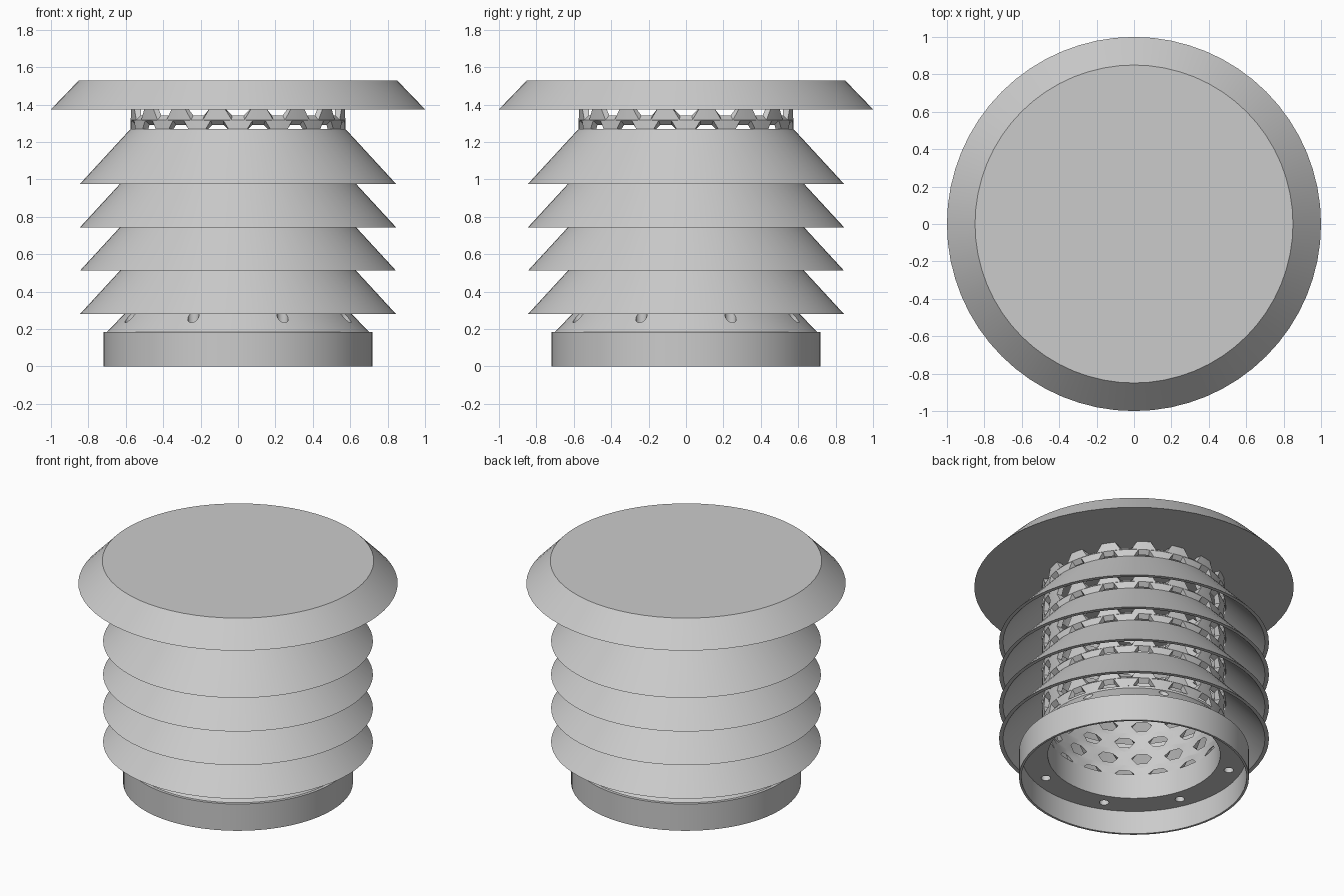
import bpy
import bmesh
from math import sin, cos, pi, radians
from mathutils import Matrix

if "Cube" in bpy.data.objects:
    bpy.data.objects.remove(bpy.data.objects["Cube"])

SEGMENTS = 64
WALL_OUT, WALL_IN = 0.575, 0.54
CAP_Z, NECK_Z = 1.375, 0.331
PITCH = 0.232               # vertical spacing of the louvers

grey = bpy.data.materials.new("light grey")
grey.use_nodes = True
grey.diffuse_color = (0.6, 0.6, 0.6, 1)
grey.node_tree.nodes["Principled BSDF"].inputs["Base Color"].default_value = (0.6, 0.6, 0.6, 1)


def make_object(name, bm):
    bmesh.ops.recalc_face_normals(bm, faces=bm.faces)
    mesh = bpy.data.meshes.new(name)
    bm.to_mesh(mesh)
    bm.free()
    mesh.materials.append(grey)
    obj = bpy.data.objects.new(name, mesh)
    bpy.context.collection.objects.link(obj)
    return obj


def activate(obj):
    bpy.ops.object.select_all(action='DESELECT')
    obj.select_set(True)
    bpy.context.view_layer.objects.active = obj


def smooth(obj):
    activate(obj)
    bpy.ops.object.shade_smooth_by_angle(angle=radians(30))


def lathe(name, profile):
    """Revolve a closed (radius, height) outline around z."""
    bm = bmesh.new()
    verts = [bm.verts.new((r, 0, z)) for r, z in profile]
    edges = [bm.edges.new((v, verts[i - 1])) for i, v in enumerate(verts)]
    bmesh.ops.spin(bm, geom=verts + edges, cent=(0, 0, 0), axis=(0, 0, 1),
                   angle=2 * pi, steps=SEGMENTS)
    bmesh.ops.remove_doubles(bm, verts=bm.verts, dist=0.0005)
    return make_object(name, bm)


# Bevelled cap
bm = bmesh.new()
bmesh.ops.create_cone(bm, cap_ends=True, segments=SEGMENTS, radius1=1.0, radius2=0.85,
                      depth=0.155, matrix=Matrix.Translation((0, 0, CAP_Z + 0.0775)))
smooth(make_object("cap", bm))

# Sloping louver rings
for i in range(4):
    z = 0.28 + PITCH * i
    smooth(lathe(f"louver_{i + 1}", [(0.845, z), (WALL_OUT, z + 0.293),
                                     (WALL_OUT, z + 0.265), (0.82, z)]))

# Base skirt with its sloping shoulder and neck
base = lathe("base", [(0.72, 0), (0.72, 0.185), (0.70, 0.185), (WALL_OUT, 0.315),
                      (WALL_OUT, NECK_Z), (WALL_IN, NECK_Z), (WALL_IN, 0.16),
                      (0.705, 0.16), (0.705, 0)])

# Drain holes through the shoulder
bm = bmesh.new()
for k in range(8):
    a = radians(22.5 + 45 * k)
    bmesh.ops.create_cone(bm, cap_ends=True, segments=20, radius1=0.03, radius2=0.03, depth=0.4,
                          matrix=Matrix.Translation((0.622 * cos(a), 0.622 * sin(a), 0.25)))
cutter = make_object("drain_hole_cutter", bm)
cutter.hide_render = True
cut = base.modifiers.new("drain_holes", 'BOOLEAN')
cut.operation = 'DIFFERENCE'
cut.solver = 'EXACT'
cut.object = cutter
activate(base)
bpy.ops.object.modifier_apply(modifier=cut.name)
bpy.data.objects.remove(cutter)
smooth(base)

# Perforated inner wall: brick-laid cells, each with a hexagonal hole
bm = bmesh.new()
half_a, half_z = radians(11.25), PITCH / 4
hex_a, hex_z = 0.069 / WALL_OUT, 0.0565
frame = [(1, 0), (1, 1), (0, 1), (-1, 1), (-1, 0), (-1, -1), (0, -1), (1, -1)]
hexagon = [(1, 0), (0.5, 1), (-0.5, 1), (-1, 0), (-0.5, -1), (0.5, -1)]
for row in range(10):
    z0 = CAP_Z - row * PITCH / 2
    for col in range(16):
        a0 = -pi / 2 + half_a * (2 * col + row % 2)

        def place(u, v, da, dz):
            a = a0 + u * da
            return bm.verts.new((WALL_OUT * cos(a), WALL_OUT * sin(a), z0 + v * dz))

        f = [place(u, v, half_a, half_z) for u, v in frame]
        h = [place(u, v, hex_a, hex_z) for u, v in hexagon]
        for face in ((f[0], f[1], h[1], h[0]), (f[1], f[2], h[1]), (f[2], h[2], h[1]),
                     (f[2], f[3], h[2]), (f[3], f[4], h[3], h[2]), (f[4], f[5], h[4], h[3]),
                     (f[5], f[6], h[4]), (f[6], h[5], h[4]), (f[6], f[7], h[5]),
                     (f[7], f[0], h[0], h[5])):
            bm.faces.new(face)
bmesh.ops.remove_doubles(bm, verts=bm.verts, dist=0.0005)
for height, direction in ((CAP_Z, 1), (NECK_Z, -1)):
    bmesh.ops.bisect_plane(bm, geom=bm.verts[:] + bm.edges[:] + bm.faces[:], dist=0.0001,
                           plane_co=(0, 0, height), plane_no=(0, 0, direction), clear_outer=True)
wall = make_object("perforated_wall", bm)
# Outward normals so the thickness grows inward
if wall.data.polygons[0].normal.dot(wall.data.polygons[0].center) < 0:
    wall.data.flip_normals()
solid = wall.modifiers.new("thickness", 'SOLIDIFY')
solid.thickness = WALL_OUT - WALL_IN
solid.offset = -1
activate(wall)
bpy.ops.object.modifier_apply(modifier=solid.name)
smooth(wall)
